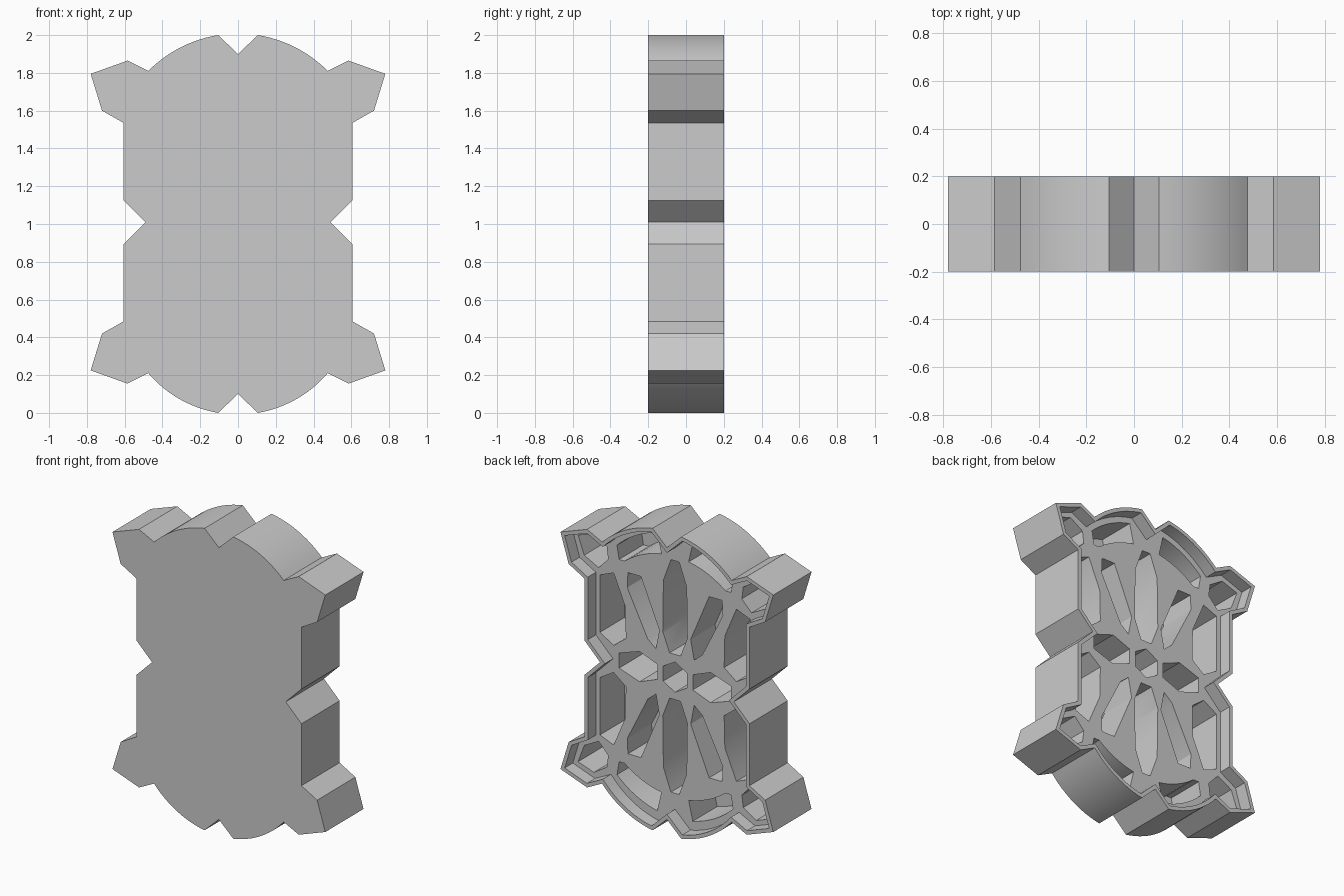
import bpy, math
from mathutils import Vector

old = bpy.data.objects.get("Cube")
if old:
    bpy.data.objects.remove(old, do_unlink=True)

MID = 1.01                                   # height of the horizontal symmetry line
FRONT, BACK, RIB, FLOOR = -0.2, 0.2, 0.115, -0.14

grey = bpy.data.materials.new("plain grey")
grey.use_nodes = True
grey.diffuse_color = (0.6, 0.6, 0.6, 1)
grey.node_tree.nodes["Principled BSDF"].inputs["Base Color"].default_value = (0.6, 0.6, 0.6, 1)


def arc(start, end, steps=12):
    """Circular arc centred on x = 0 through two points."""
    (x0, z0), (x1, z1) = start, end
    c = (x0**2 + z0**2 - x1**2 - z1**2) / (2 * (z0 - z1))
    r = math.hypot(x0, z0 - c)
    a0, a1 = math.atan2(x0, z0 - c), math.atan2(x1, z1 - c)
    return [(r * math.sin(a0 + (a1 - a0) * i / steps),
             c + r * math.cos(a0 + (a1 - a0) * i / steps)) for i in range(steps + 1)]


def inset(points, d):
    """Mitred inward offset of a clockwise polygon."""
    pts, out = [Vector(p) for p in points], []
    for i, p in enumerate(pts):
        a = (p - pts[i - 1]).normalized()
        b = (pts[(i + 1) % len(pts)] - p).normalized()
        na, nb = Vector((a.y, -a.x)), Vector((b.y, -b.x))
        out.append(tuple(p + (na + nb) * d / (1 + na.dot(nb))))
    return out


def prism(name, polygons, y0, y1):
    """Extrude polygons given in x and height from the midline along y."""
    verts, faces = [], []
    for poly in polygons:
        area = sum(poly[i - 1][0] * p[1] - p[0] * poly[i - 1][1] for i, p in enumerate(poly))
        poly = poly if area > 0 else poly[::-1]
        n, k = len(poly), len(verts)
        verts += [(x, y, z + MID) for y in (y0, y1) for x, z in poly]
        faces += [range(k, k + n), range(k + 2 * n - 1, k + n - 1, -1)]
        faces += [(k + i, k + n + i, k + n + (i + 1) % n, k + (i + 1) % n) for i in range(n)]
    mesh = bpy.data.meshes.new(name)
    mesh.from_pydata(verts, [], [tuple(f) for f in faces])
    mesh.materials.append(grey)
    obj = bpy.data.objects.new(name, mesh)
    bpy.context.collection.objects.link(obj)
    return obj


def mirror(poly, sx, sz):
    return [(x * sx, z * sz) for x, z in poly]


# Outer outline, clockwise from the top notch
def quarter(top):
    return ([(0, top - 0.1)] + arc((0.105, top), (0.475, 0.8)) +
            [(0.585, 0.855), (0.78, 0.785), (0.72, 0.59), (0.605, 0.525),
             (0.605, 0.115), (0.49, 0)])


upper, lower = quarter(0.99), mirror(quarter(1.01), 1, -1)
right_half = upper + lower[-2::-1]
outline = right_half + mirror(right_half[-2:0:-1], -1, 1)

# Pockets between the ribs, one quarter each
petal = [(0.25, 0.6), (0.345, 0.6), (0.35, 0.5), (0.2, 0.2), (0.14, 0.15), (0.115, 0.28)]
side_bay = [(0.55, 0.53), (0.45, 0.57), (0.365, 0.37), (0.36, 0.16), (0.45, 0.09), (0.55, 0.15)]
arm_bay = [(0.71, 0.75), (0.595, 0.79), (0.5, 0.73), (0.49, 0.65), (0.56, 0.575), (0.665, 0.63)]
arc_bay = arc((0.13, 0.92), (0.425, 0.76), 10) + [(0.41, 0.67)] + arc((0.37, 0.67), (0.1, 0.79), 6)
pockets = [mirror(p, sx, sz) for p in (petal, side_bay, arm_bay, arc_bay)
           for sx in (1, -1) for sz in (1, -1)]

# Pockets on the symmetry lines
centre_slot = [(0.03, 0.77), (0.085, 0.62), (0.09, 0.28), (0.04, 0.15)]
centre_slot += mirror(centre_slot[::-1], -1, 1)
notch_bay = [(0.13, 0.05), (0.26, 0.1), (0.41, 0.05)]
notch_bay += mirror(notch_bay[::-1], 1, -1)
hub = [(0.1 * math.sin(i * math.pi / 3), 0.1 * math.cos(i * math.pi / 3)) for i in range(6)]
pockets += [hub] + [mirror(centre_slot, 1, s) for s in (1, -1)] + [mirror(notch_bay, s, 1) for s in (1, -1)]

# Solid block, then the recess inside the rim, then the pockets
body = prism("tile_body", [outline], FRONT, BACK)
recess = prism("recess_cutter", [inset(outline, 0.025)], RIB, BACK + 0.1)
bays = prism("pocket_cutter", pockets, FLOOR, RIB + 0.03)
bpy.context.view_layer.objects.active = body
body.select_set(True)
for cutter in (recess, bays):
    cutter.hide_render = True
    mod = body.modifiers.new(cutter.name, "BOOLEAN")
    mod.operation, mod.solver, mod.object = "DIFFERENCE", "EXACT", cutter
    bpy.ops.object.modifier_apply(modifier=mod.name)
    bpy.data.objects.remove(cutter, do_unlink=True)
bpy.ops.object.shade_smooth_by_angle(angle=math.radians(25))
